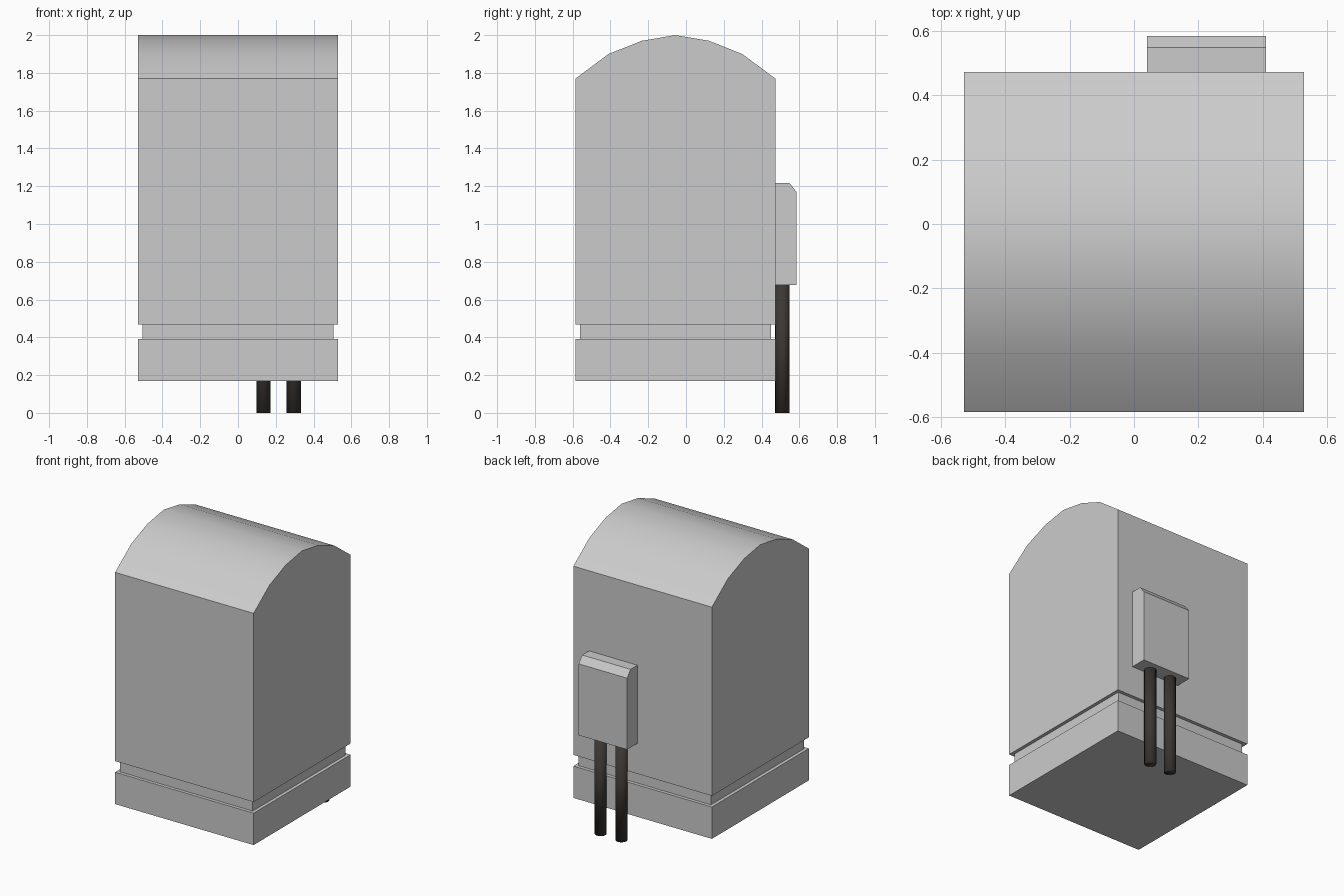
import bpy, bmesh, math
from mathutils import Vector

if "Cube" in bpy.data.objects:
    bpy.data.objects.remove(bpy.data.objects["Cube"])


def finish(name, bm, mat=None, angle=30):
    bmesh.ops.recalc_face_normals(bm, faces=bm.faces)
    mesh = bpy.data.meshes.new(name)
    bm.to_mesh(mesh)
    bm.free()
    obj = bpy.data.objects.new(name, mesh)
    bpy.context.collection.objects.link(obj)
    if mat:
        mesh.materials.append(mat)
    bpy.ops.object.select_all(action='DESELECT')
    obj.select_set(True)
    bpy.context.view_layer.objects.active = obj
    bpy.ops.object.shade_smooth_by_angle(angle=math.radians(angle))
    return obj


def side_prism(profile, x0, x1):
    """Extrude a (y, z) profile along x."""
    bm = bmesh.new()
    face = bm.faces.new([bm.verts.new((x0, y, z)) for y, z in profile])
    new = bmesh.ops.extrude_face_region(bm, geom=[face], use_keep_orig=True)
    verts = [v for v in new["geom"] if isinstance(v, bmesh.types.BMVert)]
    bmesh.ops.translate(bm, verts=verts, vec=(x1 - x0, 0, 0))
    return bm


def step(bm, face, dz, grow):
    """Extrude a bottom face, moving it by dz and growing its half size."""
    new = bmesh.ops.extrude_discrete_faces(bm, faces=[face])["faces"][0]
    centre = new.calc_center_median()
    for v in new.verts:
        d = v.co - centre
        v.co += Vector((grow * math.copysign(1, d.x),
                        grow * math.copysign(1, d.y), dz))
    return new


# Cabinet with arched roof, recessed band and plinth as one shell
front, back = -0.585, 0.473
profile = [(front, 0.467), (back, 0.467), (back, 1.77), (0.298, 1.90),
           (0.122, 1.97), (-0.056, 2.0), (-0.234, 1.97), (-0.41, 1.90),
           (front, 1.77)]
bm = side_prism(profile, -0.529, 0.529)
bm.normal_update()
bottom = min(bm.faces, key=lambda f: f.calc_center_median().z)
for dz, grow in [(0, -0.023), (-0.077, 0), (0, 0.023), (-0.22, 0)]:
    bottom = step(bm, bottom, dz, grow)
finish("cabinet", bm)

# Junction box on the back, with chamfered upper edge
box = [(back, 0.677), (0.585, 0.677), (0.585, 1.17), (0.548, 1.217), (back, 1.217)]
finish("junction_box", side_prism(box, 0.04, 0.41))

# Dark cable conduits below the junction box, smooth all round
dark = bpy.data.materials.new("dark_conduit")
dark.diffuse_color = (0.045, 0.038, 0.033, 1)
dark.use_nodes = True
dark.node_tree.nodes["Principled BSDF"].inputs["Base Color"].default_value = dark.diffuse_color
for name, x in [("conduit_inner", 0.135), ("conduit_outer", 0.295)]:
    bm = bmesh.new()
    bmesh.ops.create_cone(bm, cap_ends=True, segments=16, radius1=0.038,
                          radius2=0.038, depth=0.677)
    bmesh.ops.translate(bm, verts=bm.verts, vec=(x, 0.51, 0.3385))
    finish(name, bm, dark, angle=100)
